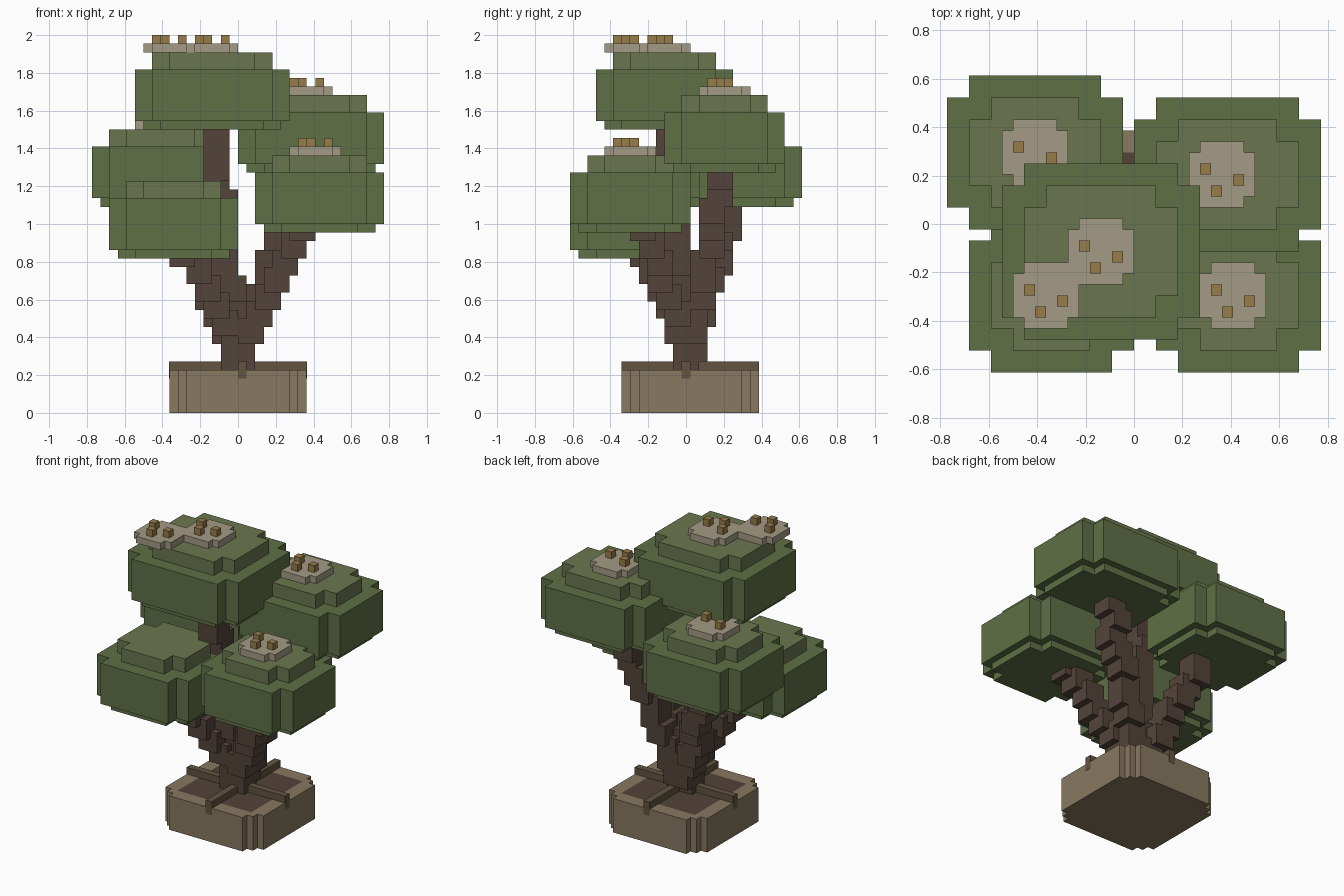
import bpy, bmesh

if "Cube" in bpy.data.objects:
    bpy.data.objects.remove(bpy.data.objects["Cube"])

V = 1 / 22  # size of one block; all numbers below are in blocks


def material(name, r, g, b):
    m = bpy.data.materials.new(name)
    m.diffuse_color = [((c / 255 + 0.055) / 1.055) ** 2.4 for c in (r, g, b)] + [1]
    m.use_nodes = True
    m.node_tree.nodes["Principled BSDF"].inputs["Base Color"].default_value = m.diffuse_color
    return m


LEAF = material("leaf", 95, 112, 70)
LEAF_TOP = material("leaf_top", 106, 118, 78)
PAD = material("blossom", 163, 155, 133)
BUD = material("bud", 150, 124, 74)
BARK = material("bark", 84, 68, 58)
ROOT = material("root", 98, 84, 64)
POT = material("pot", 136, 120, 96)
SOIL = material("soil", 82, 67, 57)


def outline(x0, x1, y0, y1, step, count):
    """Rectangle whose corners are cut into stairs."""
    c = step * count
    stair = [(0, c)]
    for i in range(count):
        stair += [((i + 1) * step, c - i * step), ((i + 1) * step, c - (i + 1) * step)]
    back = stair[::-1]
    return ([(x0 + a, y0 + b) for a, b in stair] + [(x1 - a, y0 + b) for a, b in back]
            + [(x1 - a, y1 - b) for a, b in stair] + [(x0 + a, y1 - b) for a, b in back])


def prism(bm, pts, z0, z1):
    low = [bm.verts.new((x * V, y * V, z0 * V)) for x, y in pts]
    high = [bm.verts.new((x * V, y * V, z1 * V)) for x, y in pts]
    bm.faces.new(low[::-1])
    bm.faces.new(high)
    for i in range(len(pts)):
        j = (i + 1) % len(pts)
        bm.faces.new((low[i], low[j], high[j], high[i]))


def box(bm, x0, x1, y0, y1, z0, z1):
    prism(bm, [(x0, y0), (x1, y0), (x1, y1), (x0, y1)], z0, z1)


def finish(bm, name, mat):
    me = bpy.data.meshes.new(name)
    bm.to_mesh(me)
    bm.free()
    me.materials.append(mat)
    ob = bpy.data.objects.new(name, me)
    bpy.context.collection.objects.link(ob)


# Pot body with a raised rim around the soil
bm = bmesh.new()
prism(bm, outline(-8, 8, -7.5, 8.5, 1, 2), 0, 4)
finish(bm, "pot_body", POT)
bm = bmesh.new()
for s in (-1, 1):
    a, b = sorted((6 * s, 8 * s))
    box(bm, a, b, -5.5, 6.5, 4, 5)
    box(bm, -6, 6, a + 0.5, b + 0.5, 4, 5)
    for t in (-1, 1):
        c, d = sorted((6 * s, 7 * s))
        e, f = sorted((6 * t, 7 * t))
        box(bm, c, d, e + 0.5, f + 0.5, 4, 5)
finish(bm, "pot_rim", POT)
bm = bmesh.new()
box(bm, -6, 6, -5.5, 6.5, 4, 5)
finish(bm, "soil", SOIL)

# Crossed roots lying over the rim
bm = bmesh.new()
box(bm, -8.03, 8.03, -0.5, 0.5, 4, 6)
box(bm, 0, 1, -7.53, 8.53, 4, 6)
finish(bm, "roots", ROOT)

# Trunk base
bm = bmesh.new()
box(bm, -2, 2, -1.5, 1.5, 5, 9)
finish(bm, "trunk_base", BARK)


# Stepped branches: three-block cubes along a straight path
def branch(name, start, end):
    bm = bmesh.new()
    n = max(2, round((end[2] - start[2]) / 2))
    for i in range(n + 1):
        x, y, z = (a + (b - a) * i / n for a, b in zip(start, end))
        x, y, z = round(x - 1.5), round(y - 1) - 0.5, round(z - 1.5)
        box(bm, x, x + 3, y, y + 3, z, z + 3)
    finish(bm, name, BARK)


branch("branch_top", (-0.5, 0, 9), (-2.5, -2, 32.5))
branch("branch_back_right", (0.5, 0.5, 8), (7.5, 4, 28))
branch("branch_front_right", (0.7, -0.2, 8), (7, -4.5, 21.5))
branch("branch_back_left", (-0.7, 0.5, 8), (-7, 5.5, 24))
branch("branch_front_left", (-0.7, -0.2, 8), (-6, -5, 18.5))


# Leaf clumps: inset underside, wide body, smaller cap
def canopy(name, x0, x1, y0, y1, z):
    bm = bmesh.new()
    prism(bm, outline(x0 + 1, x1 - 1, y0 + 1, y1 - 1, 2, 1), z, z + 1)
    prism(bm, outline(x0, x1, y0, y1, 2, 1), z + 1, z + 7)
    finish(bm, "leaves_" + name, LEAF)
    bm = bmesh.new()
    prism(bm, outline(x0 + 2, x1 - 2, y0 + 2, y1 - 2, 2, 1), z + 7, z + 9)
    finish(bm, "leaf_cap_" + name, LEAF_TOP)


canopy("top", -12, 6, -10.5, 5.5, 33)
canopy("back_right", 0, 17, -2.5, 11.5, 28)
canopy("front_right", 2, 17, -13.5, 0.5, 21)
canopy("back_left", -17, -1, -0.5, 13.5, 24)
canopy("front_left", -15, 0, -13.5, 0.5, 18)


# Blossom pads with three buds each
def blossom(name, x, y, z):
    bm = bmesh.new()
    prism(bm, outline(x, x + 6, y, y + 6, 1, 1), z, z + 1)
    finish(bm, "blossom_" + name, PAD)
    bm = bmesh.new()
    for dx, dy in ((1, 3), (4, 2), (2, 1)):
        box(bm, x + dx, x + dx + 1, y + dy, y + dy + 1, z + 1, z + 2)
    finish(bm, "buds_" + name, BUD)


blossom("top", -6, -5.5, 42)
blossom("top_front", -11, -9.5, 42)
blossom("back_right", 5, 1.5, 37)
blossom("front_right", 6, -9.5, 30)
blossom("back_left", -12, 3.5, 33)
